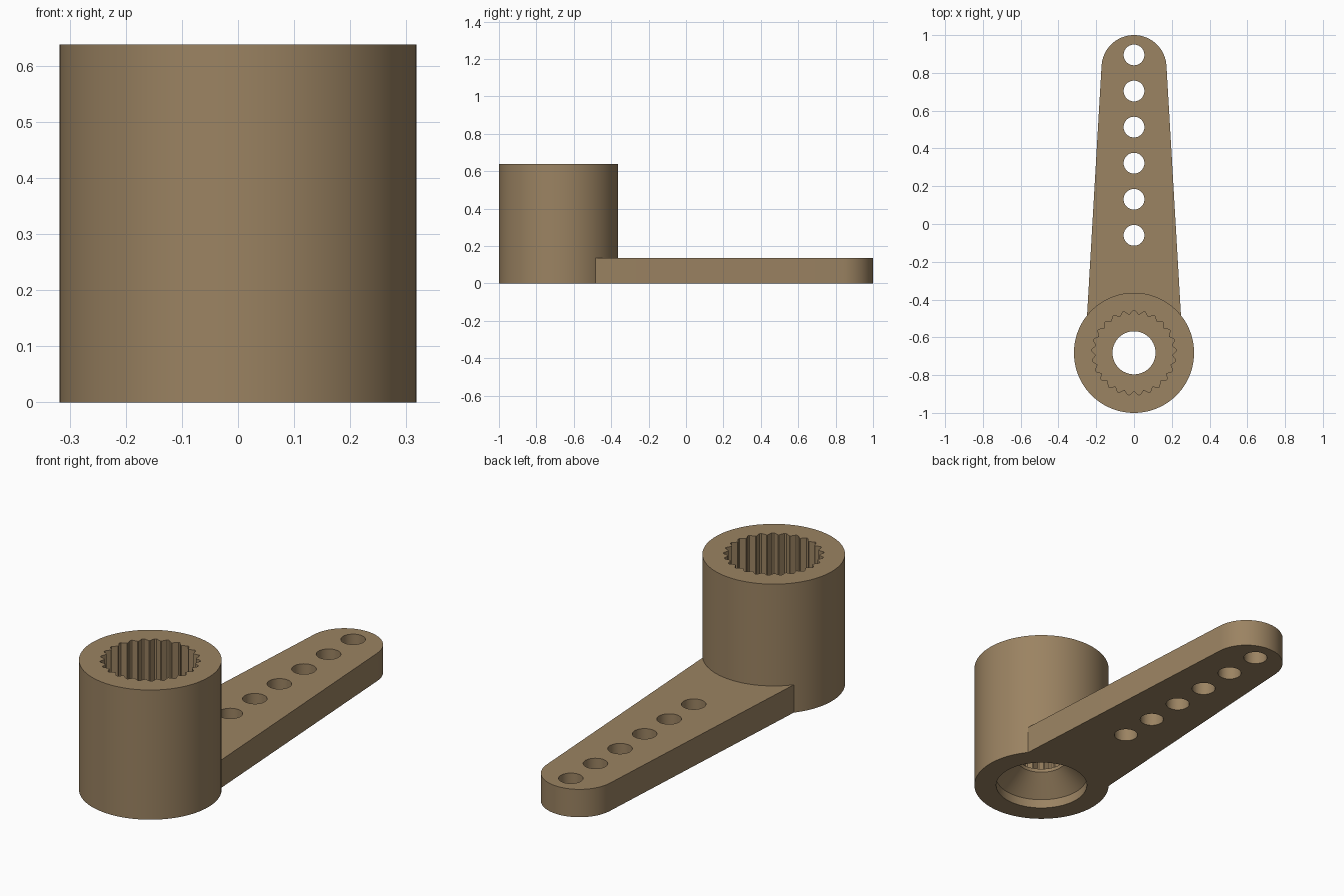
import bpy, bmesh, math
from mathutils import Vector

if "Cube" in bpy.data.objects:
    bpy.data.objects.remove(bpy.data.objects["Cube"])

HUB_Y, HUB_R, HUB_H = -0.682, 0.318, 0.638
ARM_T, TIP_R, TIP_Y = 0.137, 0.172, 0.828
LIP_Z = 0.155          # floor of the splined socket

tan = bpy.data.materials.new("tan plastic")
tan.diffuse_color = (0.328, 0.227, 0.122, 1)
tan.use_nodes = True
tan.node_tree.nodes["Principled BSDF"].inputs["Base Color"].default_value = tan.diffuse_color


def loft(name, rings):
    """Closed solid through a stack of equal-length rings of 3D points."""
    bm = bmesh.new()
    loops = [[bm.verts.new(p) for p in ring] for ring in rings]
    n = len(loops[0])
    for a, b in zip(loops, loops[1:]):
        for i in range(n):
            j = (i + 1) % n
            bm.faces.new((a[i], a[j], b[j], b[i]))
    bm.faces.new(loops[0][::-1])
    bm.faces.new(loops[-1])
    bmesh.ops.recalc_face_normals(bm, faces=bm.faces)
    me = bpy.data.meshes.new(name)
    bm.to_mesh(me)
    bm.free()
    ob = bpy.data.objects.new(name, me)
    bpy.context.collection.objects.link(ob)
    me.materials.append(tan)
    return ob


def circle(r, z, y, n):
    return [(r * math.cos(2 * math.pi * i / n), y + r * math.sin(2 * math.pi * i / n), z)
            for i in range(n)]


def combine(ob, other, operation):
    """Bake a boolean into ob and delete the helper."""
    mod = ob.modifiers.new("boolean", 'BOOLEAN')
    mod.operation, mod.object, mod.solver = operation, other, 'EXACT'
    deps = bpy.context.evaluated_depsgraph_get()
    deps.update()
    ob_mesh = bpy.data.meshes.new_from_object(ob.evaluated_get(deps))
    ob.modifiers.clear()
    ob.data = ob_mesh
    bpy.data.objects.remove(other)


# Hub barrel
horn = loft("servo_horn", [circle(HUB_R, z, HUB_Y, 96) for z in (0, HUB_H)])

# Tapered arm with a rounded tip, rooted inside the hub
outline = [(-0.26, HUB_Y), (0.26, HUB_Y)]
a0 = math.radians(3.4)
for i in range(41):
    a = a0 + (math.pi - 2 * a0) * i / 40
    outline.append((TIP_R * math.cos(a), TIP_Y + TIP_R * math.sin(a)))
arm = loft("arm", [[(x, y, z) for x, y in outline] for z in (0, ARM_T)])
combine(horn, arm, 'UNION')

# Screw recess: short straight wall, cone, then the screw hole
recess = loft("recess_cutter", [circle(r, z, HUB_Y, 64) for r, z in
              ((0.215, -0.05), (0.215, 0.045), (0.114, 0.137), (0.114, 0.3))])
combine(horn, recess, 'DIFFERENCE')

# Splined socket with 25 outward teeth
TEETH = 25
star = []
for k in range(TEETH):
    for off, r in ((-0.46, 0.204), (-0.08, 0.224), (0.08, 0.224), (0.46, 0.204)):
        a = math.pi / 2 + 2 * math.pi * (k + off) / TEETH
        star.append((r * math.cos(a), HUB_Y + r * math.sin(a)))
socket = loft("socket_cutter", [[(x, y, z) for x, y in star] for z in (LIP_Z, HUB_H + 0.1)])
combine(horn, socket, 'DIFFERENCE')

# Row of linkage holes
for i in range(6):
    hole = loft("hole_cutter", [circle(0.055, z, 0.895 - 0.191 * i, 40) for z in (-0.1, 0.3)])
    combine(horn, hole, 'DIFFERENCE')

# Smooth round walls, crisp edges
bpy.ops.object.select_all(action='DESELECT')
horn.select_set(True)
bpy.context.view_layer.objects.active = horn
bpy.ops.object.shade_smooth_by_angle(angle=math.radians(20))
